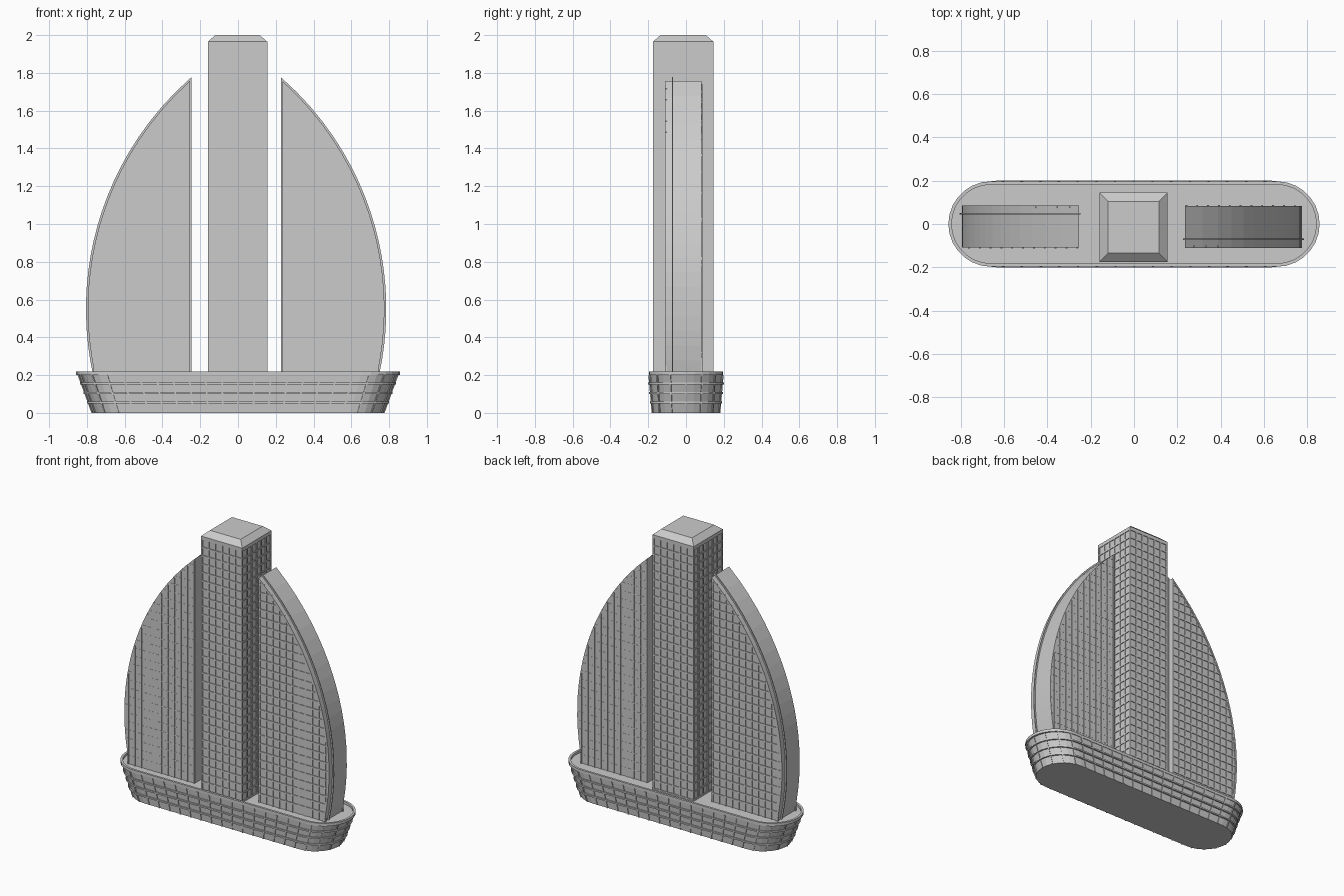
import bpy, bmesh, math
from mathutils import Matrix, Vector

if "Cube" in bpy.data.objects:
    bpy.data.objects.remove(bpy.data.objects["Cube"])


def finish(bm, name, turn=False):
    if turn:  # half turn about the tower axis
        c = Vector((-0.01, -0.0125, 0))
        bm.transform(Matrix.Translation(c) @ Matrix.Rotation(math.pi, 4, 'Z') @ Matrix.Translation(-c))
    bmesh.ops.recalc_face_normals(bm, faces=bm.faces)
    me = bpy.data.meshes.new(name)
    bm.to_mesh(me)
    bm.free()
    ob = bpy.data.objects.new(name, me)
    bpy.context.collection.objects.link(ob)
    return ob


def loft(bm, rings, closed=False):
    vs = [[bm.verts.new(p) for p in r] for r in rings]
    n = len(vs[0])
    pairs = list(zip(vs, vs[1:])) + ([(vs[-1], vs[0])] if closed else [])
    for a, b in pairs:
        for i in range(n):
            j = (i + 1) % n
            bm.faces.new((a[i], a[j], b[j], b[i]))
    if not closed:
        bm.faces.new(vs[0][::-1])
        bm.faces.new(vs[-1])


def rect(x0, x1, y0, y1, z):
    return [(x0, y0, z), (x1, y0, z), (x1, y1, z), (x0, y1, z)]


def box(bm, x0, x1, y0, y1, z0, z1):
    loft(bm, [rect(x0, x1, y0, y1, z0), rect(x0, x1, y0, y1, z1)])


# ---- Podium: flared stadium-shaped base with a recessed deck
HX, R = 0.66, 0.197


def stadium(z, s=1.0, off=0.0, n=14):
    pts = []
    for side in (0, 1):
        for i in range(n + 1):
            a = -math.pi / 2 + math.pi * (side + i / n)
            cx = HX if side == 0 else -HX
            pts.append((s * cx + (s * R + off) * math.cos(a), (s * R + off) * math.sin(a), z))
    return pts


def flare(z):
    return 0.9 + 0.085 * z / 0.2


bm = bmesh.new()
loft(bm, [stadium(0, flare(0)), stadium(0.2, flare(0.2)), stadium(0.2), stadium(0.22),
          stadium(0.22, 1, -0.015), stadium(0.203, 1, -0.015)])
finish(bm, "podium")

bm = bmesh.new()
for z in (0.05, 0.1, 0.15):
    s = flare(z)
    loft(bm, [stadium(z, s, -0.01), stadium(z, s, 0.01),
              stadium(z + 0.01, s, 0.01), stadium(z + 0.01, s, -0.01)], True)
finish(bm, "podium_ledges")


def perimeter(t):
    """point and outward normal at distance t round the stadium"""
    straight, arc = 2 * HX, math.pi * R
    sgn = 1
    if t >= straight + arc:
        t -= straight + arc
        sgn = -1
    if t < straight:
        p, n = Vector((-HX + t, -R, 0)), Vector((0, -1, 0))
    else:
        a = -math.pi / 2 + (t - straight) / R
        n = Vector((math.cos(a), math.sin(a), 0))
        p = Vector((HX, 0, 0)) + n * R
    return p * sgn, n * sgn


bm = bmesh.new()
total = 4 * HX + 2 * math.pi * R
RIBS = 44
for i in range(RIBS):
    p, n = perimeter((i + 0.5) * total / RIBS)
    t = Vector((-n.y, n.x, 0)) * 0.004
    rings = []
    for z in (0.0, 0.2):
        q = p * flare(z) + Vector((0, 0, z))
        rings.append([q - t - n * 0.01, q - t + n * 0.005, q + t + n * 0.005, q + t - n * 0.01])
    loft(bm, rings)
finish(bm, "podium_ribs")

# ---- Central tower with chamfered cap and window grid
X0, X1, Y0, Y1 = -0.16, 0.155, -0.175, 0.145
G = 0.005
bm = bmesh.new()
box(bm, X0 + G, X1 - G, Y0 + G, Y1 - G, 0.2, 1.95)
finish(bm, "tower_core")
bm = bmesh.new()
loft(bm, [rect(X0, X1, Y0, Y1, 1.94), rect(X0, X1, Y0, Y1, 1.965),
          rect(X0 + .04, X1 - .04, Y0 + .04, Y1 - .04, 2.0)])
finish(bm, "tower_cap")

bm = bmesh.new()
ROWS, COLS, W = 30, 6, 0.005
for i in range(ROWS):
    z = 0.203 + i * (1.94 - 0.203) / ROWS
    box(bm, X0, X1, Y0, Y1, z, z + 0.01)
for i in range(COLS + 1):
    x = X0 + W + i * (X1 - X0 - 2 * W) / COLS
    y = Y0 + W + i * (Y1 - Y0 - 2 * W) / COLS
    for a in (Y0, Y1 - G):
        box(bm, x - W, x + W, a, a + G, 0.2, 1.945)
    for a in (X0, X1 - G):
        box(bm, a, a + G, y - W, y + W, 0.2, 1.945)
finish(bm, "tower_window_grid")

# ---- Sail-shaped wings: arc outer edge, straight inner edge
RAD, ZC, XM = 1.628, 0.55, 0.785
BASE, SX = 0.2, 0.23


def arc_x(z, d=0.0):
    return XM - RAD + math.sqrt((RAD - d) ** 2 - (z - ZC) ** 2)


def arc_z(x, d=0.0):
    return ZC + math.sqrt((RAD - d) ** 2 - (x - XM + RAD) ** 2)


def sail(x0, d, y, n=20):
    top = arc_z(x0, d)
    zs = [BASE + (top - BASE) * i / n for i in range(n + 1)]
    return [(x0, y, BASE)] + [(arc_x(z, d), y, z) for z in zs]


for side, turn in (("right", False), ("left", True)):
    bm = bmesh.new()
    loft(bm, [sail(SX + .005, 0.01, -0.105), sail(SX + .005, 0.01, 0.083)])
    finish(bm, side + "_sail_body", turn)

    # thin fin panel standing just proud of the body outline
    bm = bmesh.new()
    loft(bm, [sail(SX - .003, 0.0, -0.075), sail(SX - .003, 0.0, -0.068)])
    finish(bm, side + "_sail_fin", turn)

    # raised frame round the glazed face
    bm = bmesh.new()
    loft(bm, [sail(SX + .005, 0.01, -0.1), sail(SX + .005, 0.01, -0.111),
              sail(SX + .013, 0.022, -0.111), sail(SX + .013, 0.022, -0.1)], True)
    finish(bm, side + "_sail_frame", turn)

    # window grid on one face, vertical fins and slim sills on the other
    bm = bmesh.new()
    for i in range(1, 27):
        z = BASE + i * 0.058
        x = arc_x(z, 0.016)
        if x > SX + 0.02:
            box(bm, SX + .006, x, -0.11, -0.1, z, z + 0.01)
            box(bm, SX + .006, x, 0.08, 0.084, z, z + 0.006)
    for i in range(11):
        x = SX + 0.012 + i * 0.05
        low = BASE
        top = arc_z(x + 0.005, 0.014)
        box(bm, x - .004, x + .004, -0.11, -0.1, low, top)
        box(bm, x - .004, x + .004, 0.08, 0.088, low, top)
    finish(bm, side + "_sail_window_grid", turn)
